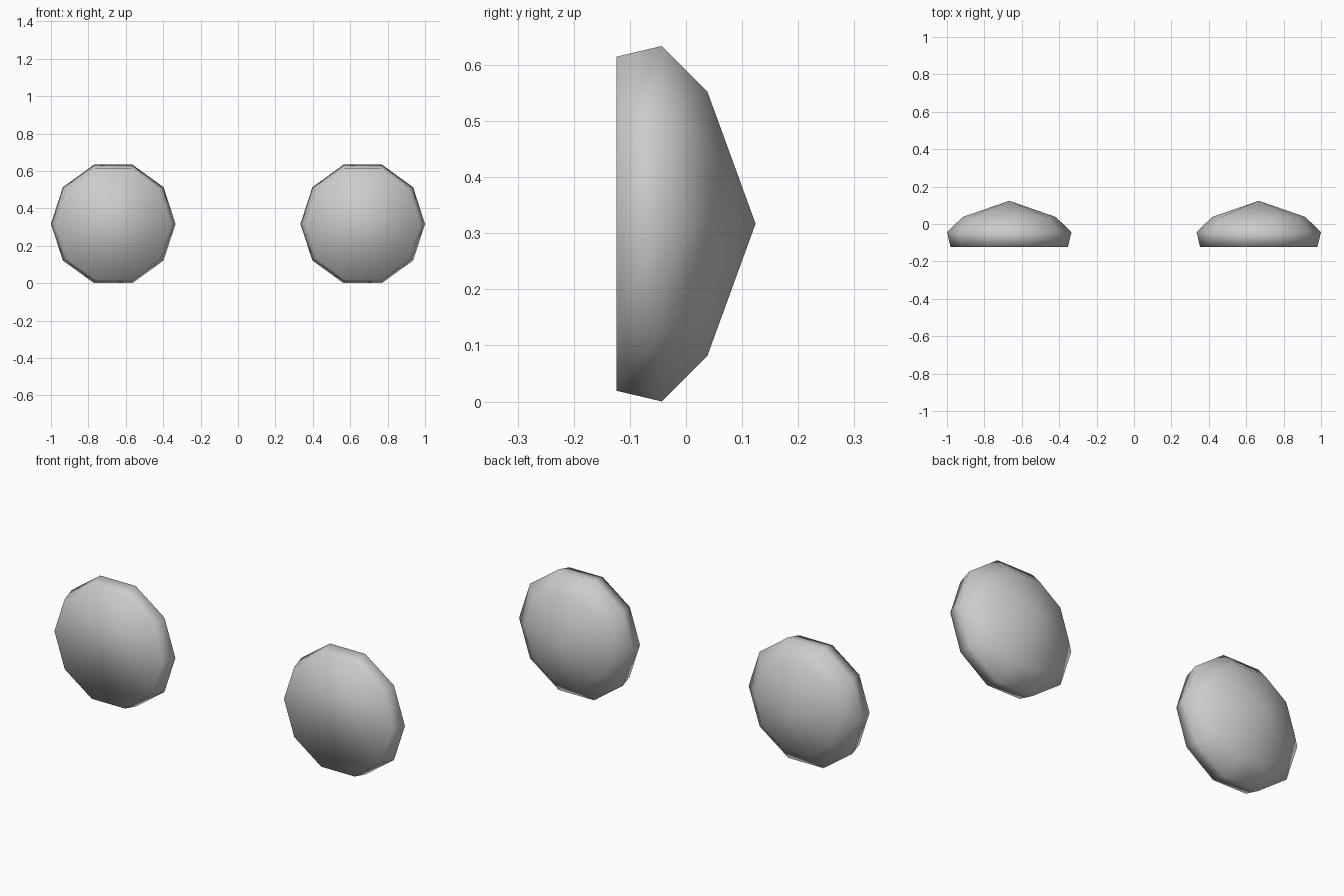
import bpy, bmesh, math

if "Cube" in bpy.data.objects:
    bpy.data.objects.remove(bpy.data.objects["Cube"])

SIDES = 10
CENTRE_X, CENTRE_Z = 0.667, 0.317
# (y, radius) of each ring, from the flat front to the back
RINGS = [(-0.124, 0.313), (-0.043, 0.333), (0.038, 0.248)]
APEX_Y = 0.124


def domed_disc(name, x):
    """Ten-sided disc with a flat front and a pointed domed back."""
    bm = bmesh.new()
    rings = []
    for y, r in RINGS:
        rings.append([bm.verts.new((r * math.cos(math.tau * i / SIDES), y,
                                    r * math.sin(math.tau * i / SIDES)))
                      for i in range(SIDES)])
    apex = bm.verts.new((0, APEX_Y, 0))

    # Flat front, side bands and back cone
    bm.faces.new(rings[0])
    for i in range(SIDES):
        j = (i + 1) % SIDES
        for a, b in zip(rings, rings[1:]):
            bm.faces.new((a[i], a[j], b[j], b[i]))
        bm.faces.new((rings[-1][i], rings[-1][j], apex))
    bmesh.ops.recalc_face_normals(bm, faces=bm.faces[:])
    for f in bm.faces:
        f.smooth = True

    mesh = bpy.data.meshes.new(name)
    bm.to_mesh(mesh)
    bm.free()
    obj = bpy.data.objects.new(name, mesh)
    obj.location = (x, 0, CENTRE_Z)
    bpy.context.collection.objects.link(obj)


# Matching pair
domed_disc("left_disc", -CENTRE_X)
domed_disc("right_disc", CENTRE_X)
